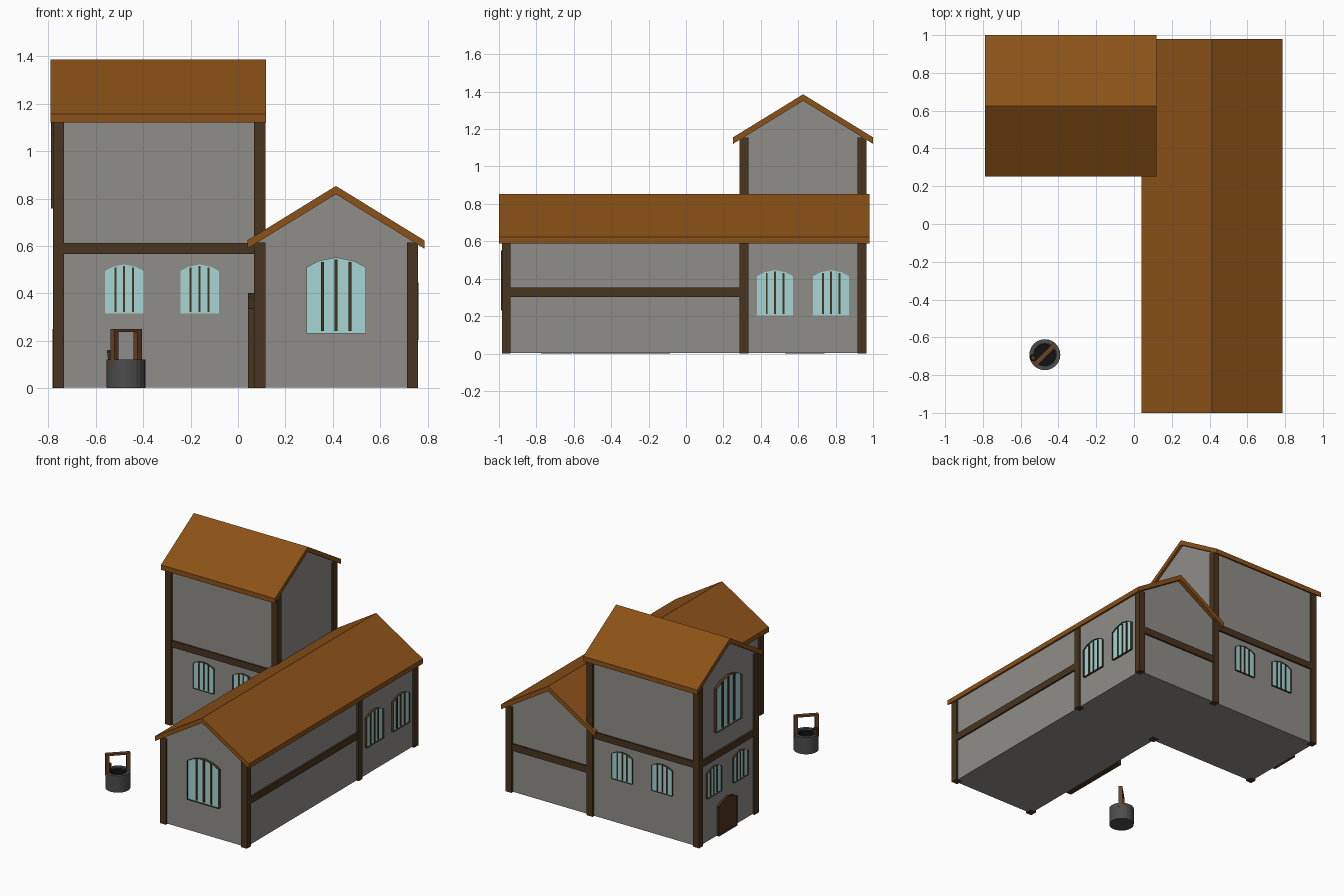
import bpy, bmesh
from math import pi, radians
from mathutils import Matrix, Vector

if "Cube" in bpy.data.objects:
    bpy.data.objects.remove(bpy.data.objects["Cube"])


def material(name, rgb):
    m = bpy.data.materials.new(name)
    m.diffuse_color = (*rgb, 1)
    m.use_nodes = True
    m.node_tree.nodes["Principled BSDF"].inputs["Base Color"].default_value = m.diffuse_color
    return m


PLASTER = material("plaster", (0.28, 0.27, 0.25))
ROOF = material("roof_boards", (0.26, 0.085, 0.009))
TIMBER = material("dark_timber", (0.065, 0.036, 0.014))
DOOR = material("door_wood", (0.09, 0.035, 0.013))
GLASS = material("glass", (0.38, 0.66, 0.66))
STONE = material("well_stone", (0.075, 0.075, 0.075))
BLACK = material("well_shadow", (0.006, 0.006, 0.006))
WELL_WOOD = material("well_wood", (0.14, 0.06, 0.022))


def finish(bm, name, mat, matrix=None):
    me = bpy.data.meshes.new(name)
    bm.to_mesh(me)
    bm.free()
    ob = bpy.data.objects.new(name, me)
    bpy.context.collection.objects.link(ob)
    me.materials.append(mat)
    if matrix:
        ob.matrix_world = matrix
    return ob


def box(name, lo, hi, mat, matrix=None):
    lo, hi = Vector(lo), Vector(hi)
    bm = bmesh.new()
    bmesh.ops.create_cube(bm, size=1)
    for v in bm.verts:
        v.co = Vector(((lo + hi) / 2)[i] + v.co[i] * (hi - lo)[i] for i in range(3))
    return finish(bm, name, mat, matrix)


def prism(name, pts, a, b, axis, mat):
    """Extrude a (horizontal, z) profile from a to b along x or y."""
    bm = bmesh.new()
    put = (lambda u, z: (a, u, z)) if axis == "x" else (lambda u, z: (u, a, z))
    face = bm.faces.new([bm.verts.new(put(u, z)) for u, z in pts])
    new = bmesh.ops.extrude_face_region(bm, geom=[face], use_keep_orig=True)["geom"]
    step = (b - a, 0, 0) if axis == "x" else (0, b - a, 0)
    bmesh.ops.translate(bm, vec=step, verts=[g for g in new if isinstance(g, bmesh.types.BMVert)])
    bmesh.ops.recalc_face_normals(bm, faces=bm.faces)
    return finish(bm, name, mat)


def lathe(name, profile, mat, loc, steps=24):
    bm = bmesh.new()
    vs = [bm.verts.new((r, 0, z)) for r, z in profile]
    es = [bm.edges.new(p) for p in zip(vs, vs[1:])]
    bmesh.ops.spin(bm, geom=vs + es, axis=(0, 0, 1), cent=(0, 0, 0), angle=2 * pi, steps=steps)
    bmesh.ops.remove_doubles(bm, verts=bm.verts, dist=1e-5)
    bmesh.ops.recalc_face_normals(bm, faces=bm.faces)
    return finish(bm, name, mat, Matrix.Translation(loc))


def opening(name, loc, turn, w, h, rise=None, door=False):
    """Arched frame with glass and bars, or a plank door; outward is local -y."""
    rise = rise or 0.17 * w
    depth = t = 0.08 * w
    M = Matrix.Translation(loc) @ Matrix.Rotation(radians(turn), 4, "Z")
    arch = lambda k: h - rise * k * k
    outline = [(-w / 2, 0), (w / 2, 0)] + [(k * w / 2, arch(k)) for k in (1, 0.6, 0, -0.6, -1)]
    # frame ring
    bm = bmesh.new()
    pane = bm.faces.new([bm.verts.new((x, 0.004, z)) for x, z in outline])
    bmesh.ops.inset_region(bm, faces=[pane], thickness=t, use_boundary=True, use_even_offset=True)
    inner = [v.co.copy() for v in pane.verts]
    bmesh.ops.delete(bm, geom=[pane], context="FACES_ONLY")
    new = bmesh.ops.extrude_face_region(bm, geom=bm.faces[:], use_keep_orig=True)["geom"]
    bmesh.ops.translate(bm, vec=(0, -depth - 0.004, 0),
                        verts=[g for g in new if isinstance(g, bmesh.types.BMVert)])
    bmesh.ops.recalc_face_normals(bm, faces=bm.faces)
    finish(bm, name + "_frame", TIMBER, M)
    # pane or door leaf
    bm = bmesh.new()
    bm.faces.new([bm.verts.new((p.x, -0.4 * depth, p.z)) for p in inner])
    finish(bm, name + ("_leaf" if door else "_glass"), DOOR if door else GLASS, M)
    # upright bars, or the seam of a wide double door
    bars = ([0] if w > 0.4 else []) if door else (-0.46, 0, 0.46)
    bw = 0.012 * w if door else 0.026 * w
    for i, k in enumerate(bars):
        x = k * w / 2
        box(f"{name}_bar_{i + 1}", (x - bw, -0.75 * depth, t / 2),
            (x + bw, 0, arch(k) - t / 2), TIMBER, M)


def gable(c, half, base, eave, ridge):
    return [(c - half, base), (c + half, base), (c + half, eave), (c, ridge), (c - half, eave)]


def chevron(c, half, ridge, slope=0.615, t=0.035):
    e = ridge - slope * half
    return [(c - half, e), (c, ridge), (c + half, e),
            (c + half, e - t), (c, ridge - t), (c - half, e - t)]


# walls and roofs of the two wings
prism("long_wing_walls", gable(0.414, 0.331, 0.003, 0.622, 0.825), -0.97, 0.95, "y", PLASTER)
prism("tall_wing_walls", gable(0.6255, 0.3245, 0.003, 1.161, 1.36), -0.765, 0.1, "x", PLASTER)
prism("long_wing_roof", chevron(0.413, 0.373, 0.853), -1.0, 0.98, "y", ROOF)
prism("tall_wing_roof", chevron(0.626, 0.374, 1.386), -0.79, 0.118, "x", ROOF)

# corner posts (lower corner x, y and height)
P = 0.047
posts = [(0.068, -0.985, 0.615), (0.713, -0.985, 0.615), (0.713, 0.286, 0.615),
         (0.713, 0.918, 0.615), (0.068, 0.286, 1.155), (0.068, 0.918, 1.155),
         (-0.78, 0.286, 1.155), (-0.78, 0.918, 1.155)]
for i, (x, y, h) in enumerate(posts):
    box(f"post_{i + 1}", (x, y, 0), (x + P, y + P, h), TIMBER)

# horizontal wall beams
box("beam_tall_front", (-0.75, 0.289, 0.565), (0.09, 0.32, 0.612), TIMBER)
box("beam_tall_back", (-0.75, 0.93, 0.565), (0.09, 0.962, 0.612), TIMBER)
box("beam_tall_left", (-0.777, 0.31, 0.565), (-0.745, 0.94, 0.612), TIMBER)
box("beam_long_right", (0.73, -0.96, 0.303), (0.757, 0.31, 0.352), TIMBER)
box("beam_long_back", (0.09, 0.93, 0.303), (0.74, 0.962, 0.352), TIMBER)

# windows
opening("gable_window", (0.414, -0.97, 0.23), 0, 0.252, 0.322)
opening("upper_left_window", (-0.765, 0.628, 0.757), -90, 0.288, 0.365)
for i, x in enumerate((-0.48, -0.162)):
    opening(f"tall_front_window_{i + 1}", (x, 0.301, 0.315), 0, 0.163, 0.207)
    opening(f"tall_back_window_{i + 1}", (x, 0.95, 0.315), 180, 0.163, 0.207)
for i, y in enumerate((0.476, 0.776)):
    opening(f"long_right_window_{i + 1}", (0.745, y, 0.203), 90, 0.193, 0.243)
    opening(f"tall_left_window_{i + 1}", (-0.765, y + 0.008, 0.315), -90, 0.163, 0.207)

# doors
opening("small_door", (-0.765, 0.635, 0), -90, 0.21, 0.25, door=True)
opening("double_door", (0.083, -0.345, 0), -90, 0.52, 0.402, 0.065, door=True)

# well with winding frame and bucket
W = (-0.472, -0.692, 0)
lathe("well_wall", [(0, 0), (0.082, 0), (0.082, 0.12), (0.06, 0.12), (0.06, 0.02), (0, 0.02)], STONE, W)
lathe("well_shaft", [(0.059, 0.112), (0.059, 0.03), (0, 0.03)], BLACK, W)
T = Matrix.Translation(W) @ Matrix.Rotation(radians(45), 4, "Z")
for side, s in (("left", -1), ("right", 1)):
    box(f"well_post_{side}", (s * 0.069 - 0.0125, -0.0125, 0.09),
        (s * 0.069 + 0.0125, 0.0125, 0.25), WELL_WOOD, T)
box("well_crossbeam", (-0.07, -0.0125, 0.236), (0.07, 0.0125, 0.25), WELL_WOOD, T)
lathe("well_bucket", [(0, 0.119), (0.014, 0.119), (0.019, 0.16), (0.015, 0.16), (0.012, 0.126), (0, 0.126)],
      TIMBER, (-0.534, -0.708, 0), 12)
